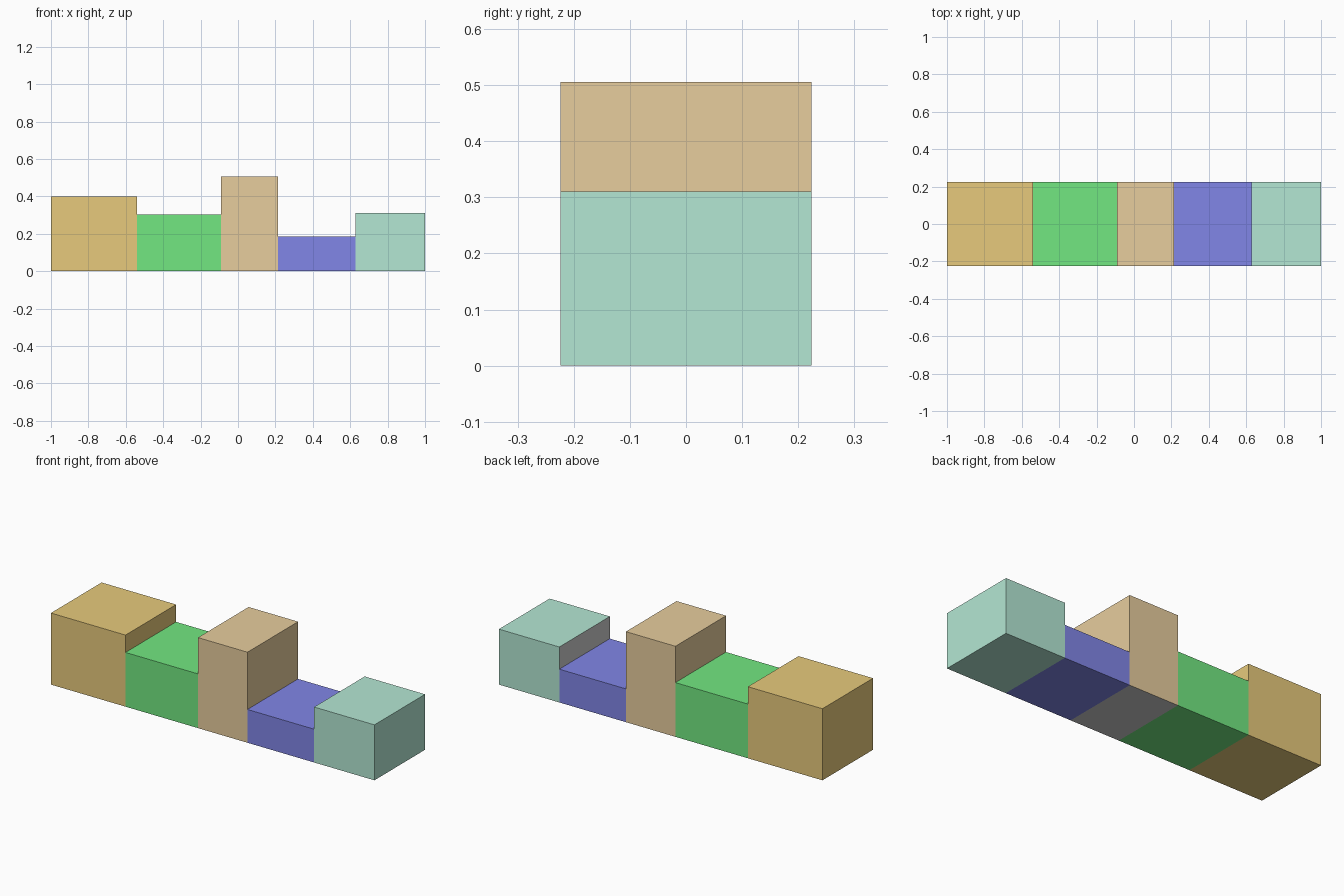
import bpy, bmesh
from mathutils import Vector

if "Cube" in bpy.data.objects:
    bpy.data.objects.remove(bpy.data.objects["Cube"])

DEPTH = 0.2235  # half depth in y


def block(name, x0, x1, height, color, grey_normal=None):
    """Closed box standing on z = 0, optionally with one uncoloured face."""
    bm = bmesh.new()
    bmesh.ops.create_cube(bm, size=1)
    for v in bm.verts:
        v.co = Vector(((x0 + x1) / 2 + v.co.x * (x1 - x0),
                       v.co.y * 2 * DEPTH,
                       (v.co.z + 0.5) * height))
    bmesh.ops.recalc_face_normals(bm, faces=bm.faces)
    if grey_normal:
        for f in bm.faces:
            if f.normal.dot(Vector(grey_normal)) > 0.9:
                f.material_index = 1
    mesh = bpy.data.meshes.new(name)
    bm.to_mesh(mesh)
    bm.free()
    mat = bpy.data.materials.new(name + "_paint")
    mat.diffuse_color = (*color, 1)
    mat.use_nodes = True
    mat.node_tree.nodes["Principled BSDF"].inputs["Base Color"].default_value = mat.diffuse_color
    mesh.materials.append(mat)
    if grey_normal:
        mesh.materials.append(None)
    bpy.context.collection.objects.link(bpy.data.objects.new(name, mesh))


# Row of adjoining blocks, left to right
block("gold_block", -1.0, -0.539, 0.40, (0.8, 0.59, 0.20))
block("green_block", -0.539, -0.091, 0.303, (0.17, 0.8, 0.22))
block("tan_tower", -0.091, 0.215, 0.506, (0.8, 0.61, 0.34), (0, 0, -1))
block("blue_block", 0.215, 0.627, 0.186, (0.22, 0.24, 0.8))
block("teal_block", 0.627, 1.0, 0.31, (0.457, 0.8, 0.655), (-1, 0, 0))
